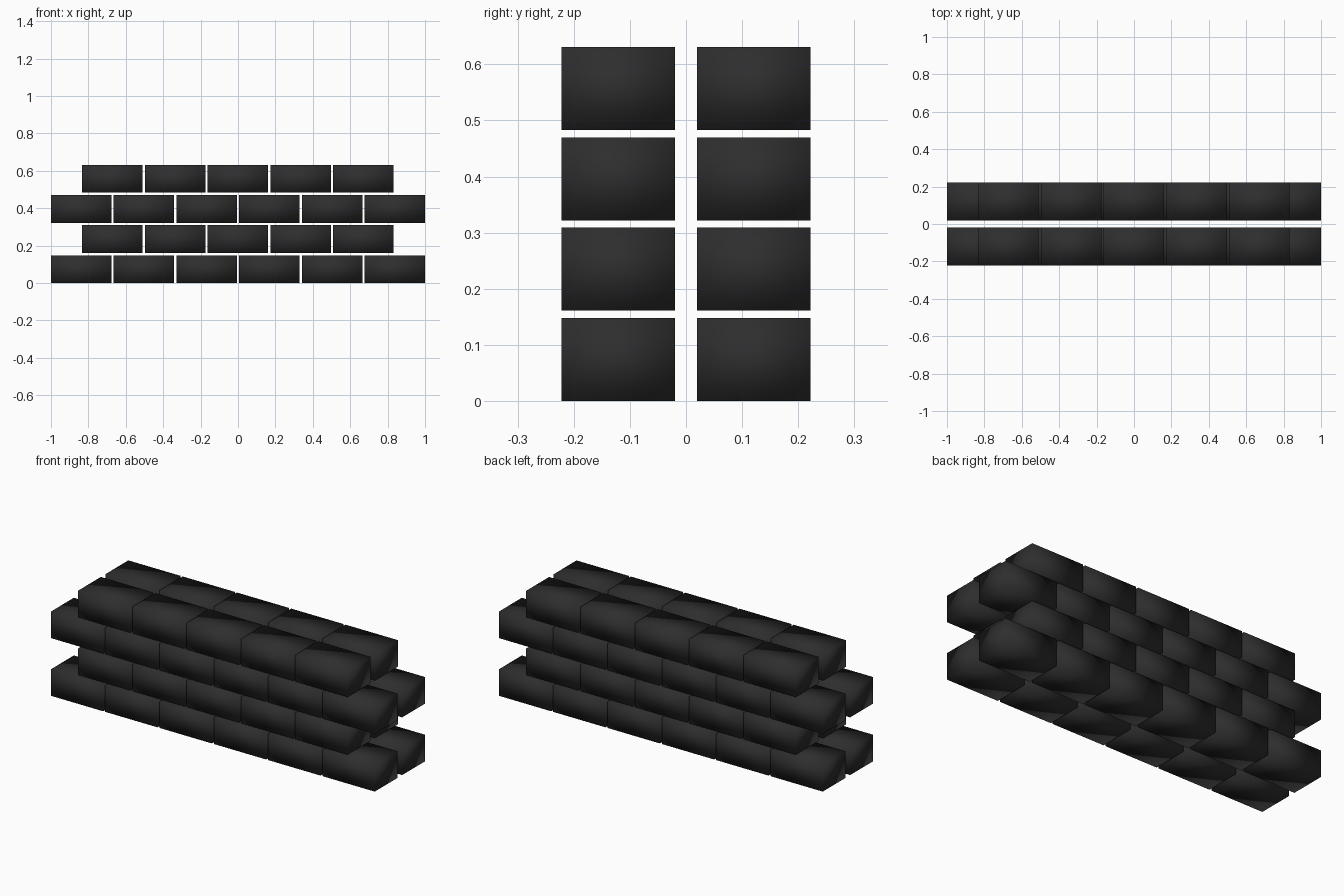
import bpy

if "Cube" in bpy.data.objects:
    bpy.data.objects.remove(bpy.data.objects["Cube"])

# Brick size and spacing
LENGTH, DEPTH, HEIGHT = 0.323, 0.202, 0.148
PITCH_X, PITCH_Z = 0.3354, 0.161
WALL_Y = 0.121          # centre of each wall leaf

black = bpy.data.materials.new("charcoal black")
black.diffuse_color = (0.027, 0.027, 0.027, 1)
black.use_nodes = True
black.node_tree.nodes["Principled BSDF"].inputs["Base Color"].default_value = black.diffuse_color


def brick_course(name, start_x, z, count):
    """A row of smooth-shaded bricks, repeated on the front and back leaf."""
    bpy.ops.mesh.primitive_cube_add(size=1)
    course = bpy.context.object
    course.name = name
    for v in course.data.vertices:
        v.co.x = start_x + (v.co.x + 0.5) * LENGTH
        v.co.y = v.co.y * DEPTH - WALL_Y
        v.co.z = z + (v.co.z + 0.5) * HEIGHT
    course.data.materials.append(black)
    bpy.ops.object.shade_smooth()

    row = course.modifiers.new("row", 'ARRAY')
    row.count = count
    row.use_relative_offset = False
    row.use_constant_offset = True
    row.constant_offset_displace = (PITCH_X, 0, 0)

    leaf = course.modifiers.new("back_leaf", 'MIRROR')
    leaf.use_axis = (False, True, False)
    leaf.use_mirror_merge = False


# Alternate long courses with short, half-brick offset courses
for i in range(4):
    short = i % 2
    brick_course(f"brick_course_{i + 1}", -0.833 if short else -1.0,
                 i * PITCH_Z, 5 if short else 6)
